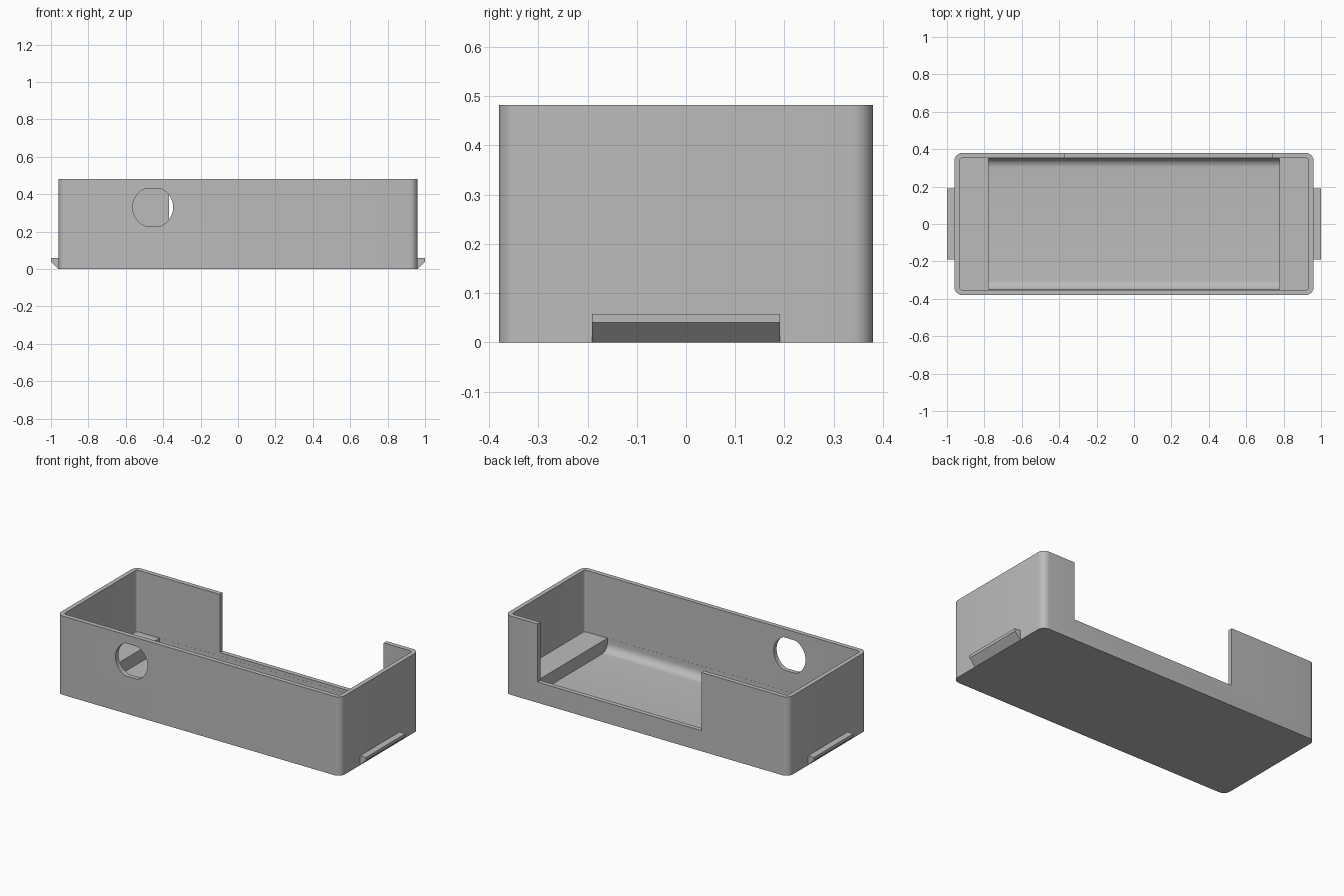
import bpy, bmesh, math
from mathutils import Vector

if "Cube" in bpy.data.objects:
    bpy.data.objects.remove(bpy.data.objects["Cube"])

grey = bpy.data.materials.new("plain grey")
grey.diffuse_color = (0.5, 0.5, 0.5, 1)
grey.use_nodes = True
grey.node_tree.nodes["Principled BSDF"].inputs["Base Color"].default_value = grey.diffuse_color


def prism(name, points, origin, u, v, sweep):
    """Extrude a flat profile, laid out on axes u and v, along a sweep vector."""
    u, v, origin = Vector(u), Vector(v), Vector(origin)
    bm = bmesh.new()
    face = bm.faces.new([bm.verts.new(origin + u * a + v * b) for a, b in points])
    ext = bmesh.ops.extrude_face_region(bm, geom=[face])
    moved = [g for g in ext["geom"] if isinstance(g, bmesh.types.BMVert)]
    bmesh.ops.translate(bm, vec=Vector(sweep), verts=moved)
    bmesh.ops.recalc_face_normals(bm, faces=bm.faces)
    mesh = bpy.data.meshes.new(name)
    bm.to_mesh(mesh)
    bm.free()
    obj = bpy.data.objects.new(name, mesh)
    bpy.context.collection.objects.link(obj)
    mesh.materials.append(grey)
    return obj


def arc(cx, cy, r, a0, a1, n):
    return [(cx + r * math.cos(math.radians(a0 + (a1 - a0) * i / n)),
             cy + r * math.sin(math.radians(a0 + (a1 - a0) * i / n)))
            for i in range(n + 1)]


def rounded_rect(hx, hy, r, n=8):
    pts = []
    for k, (sx, sy) in enumerate([(1, 1), (-1, 1), (-1, -1), (1, -1)]):
        pts += arc(sx * (hx - r), sy * (hy - r), r, 90 * k, 90 * k + 90, n)
    return pts


X, Y, Z = (1, 0, 0), (0, 1, 0), (0, 0, 1)

# Outer body
case = prism("case_body", rounded_rect(0.96, 0.38, 0.042), (0, 0, 0), X, Y, (0, 0, 0.482))

# Main cavity down to the end ledges
cavity = prism("cavity_cutter", rounded_rect(0.933, 0.352, 0.015), (0, 0, 0.105), X, Y, (0, 0, 0.6))

# Deeper tray with rounded long edges
hy, floor, r = 0.3515, 0.028, 0.05
tray_profile = ([(hy, 0.2), (-hy, 0.2)] + arc(-hy + r, floor + r, r, 180, 270, 8)
                + arc(hy - r, floor + r, r, 270, 360, 8))
tray = prism("tray_cutter", tray_profile, (-0.778, 0, 0), Y, Z, (1.556, 0, 0))

# Wide opening in the back wall
opening = prism("back_opening_cutter", [(-0.37, 0.126), (0.74, 0.126), (0.74, 0.7), (-0.37, 0.7)],
                (0, 0.3, 0), X, Z, (0, 0.2, 0))

# Round hole with flat top and bottom in the front wall
flat = math.degrees(math.asin(0.1 / 0.108))
hole_profile = (arc(-0.455, 0.33, 0.108, -flat, flat, 20)
                + arc(-0.455, 0.33, 0.108, 180 - flat, 180 + flat, 20))
hole = prism("front_hole_cutter", hole_profile, (0, -0.5, 0), X, Z, (0, 0.25, 0))

for cutter in (cavity, tray, opening, hole):
    mod = case.modifiers.new(cutter.name, 'BOOLEAN')
    mod.operation = 'DIFFERENCE'
    mod.solver = 'EXACT'
    mod.object = cutter
    bpy.ops.object.select_all(action='DESELECT')
    bpy.context.view_layer.objects.active = case
    case.select_set(True)
    bpy.ops.object.modifier_apply(modifier=mod.name)
    bpy.data.objects.remove(cutter, do_unlink=True)
bpy.ops.object.shade_smooth_by_angle(angle=math.radians(30))

# Chamfered finger tabs on both ends
for side, s in (("left", -1), ("right", 1)):
    prism(side + "_tab", [(0.96 * s, 0), (s, 0.04), (s, 0.058), (0.96 * s, 0.058)],
          (0, -0.191, 0), X, Z, (0, 0.382, 0))
